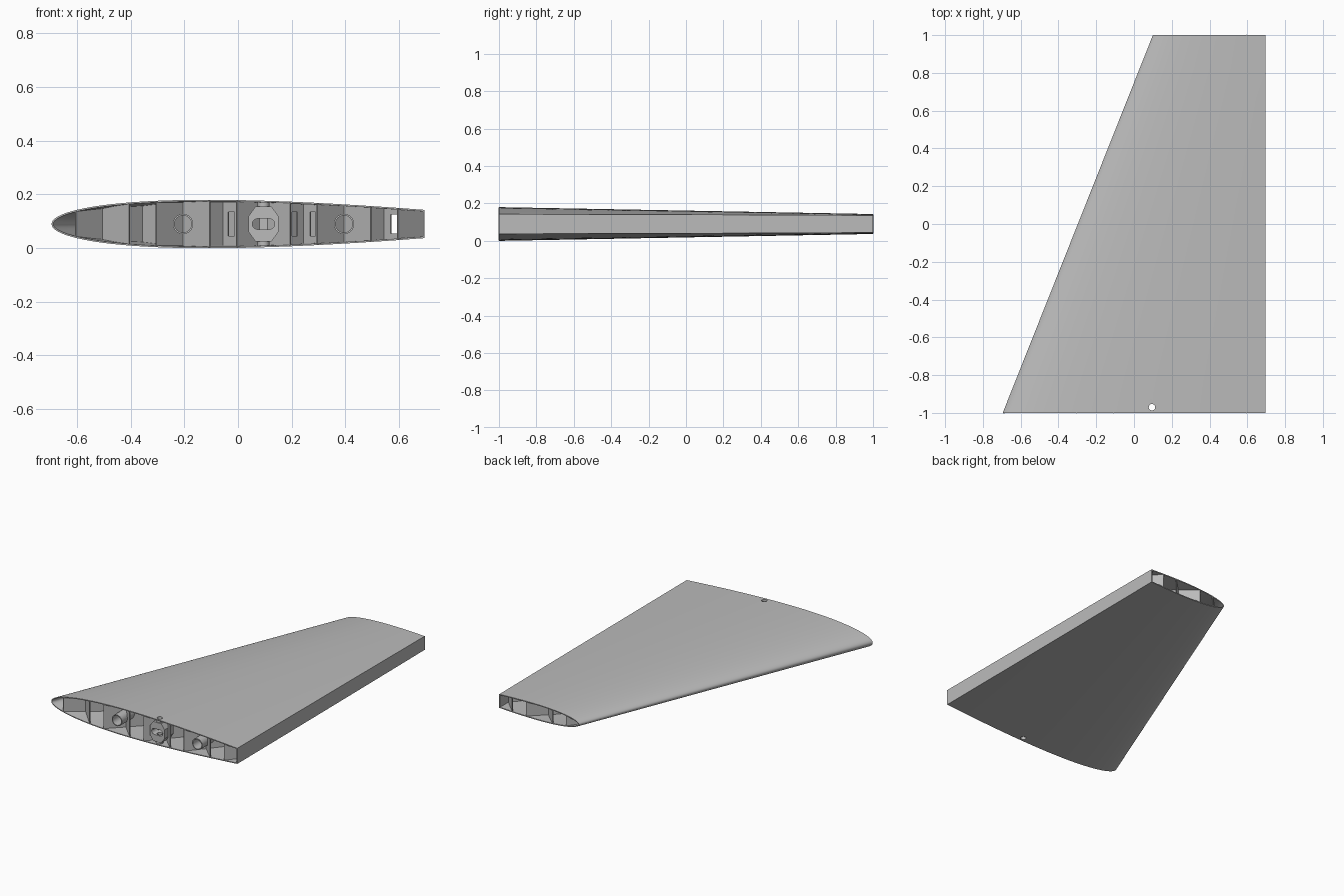
import bpy, bmesh, math
from mathutils import Matrix

cube = bpy.data.objects.get("Cube")
if cube:
    bpy.data.objects.remove(cube, do_unlink=True)

grey = bpy.data.materials.new("plain grey")
grey.use_nodes = True
colour = (0.5, 0.5, 0.5, 1)
grey.diffuse_color = colour
grey.node_tree.nodes["Principled BSDF"].inputs["Base Color"].default_value = colour

MID, REAR, SKIN = 0.09, 0.695, 0.006


def nose_x(y):
    return -0.695 + 0.3975 * (y + 1)


def half_height(x, y):
    """Half thickness of the symmetric aerofoil, cut off at the rear spar."""
    chord = 1.245 - nose_x(y)
    u = max(0, (x - nose_x(y)) / chord)
    shape = 0.2969 * math.sqrt(u) - 0.126 * u - 0.3516 * u**2 + 0.2843 * u**3 - 0.1015 * u**4
    return 0.465 * chord * shape


def make(name, bm):
    mesh = bpy.data.meshes.new(name)
    bm.to_mesh(mesh)
    bm.free()
    obj = bpy.data.objects.new(name, mesh)
    bpy.context.collection.objects.link(obj)
    mesh.materials.append(grey)
    return obj


def activate(obj):
    bpy.ops.object.select_all(action='DESELECT')
    obj.select_set(True)
    bpy.context.view_layer.objects.active = obj


def thicken(obj, offset):
    mod = obj.modifiers.new("thickness", 'SOLIDIFY')
    mod.thickness, mod.offset, mod.use_even_offset = SKIN, offset, True


def cut(obj, cutter):
    mod = obj.modifiers.new("cut", 'BOOLEAN')
    mod.operation, mod.solver, mod.object = 'DIFFERENCE', 'EXACT', cutter


def finish(obj):
    activate(obj)
    for mod in list(obj.modifiers):
        bpy.ops.object.modifier_apply(modifier=mod.name)
    bpy.ops.object.shade_smooth_by_angle(angle=math.radians(30))


def prism(name, points, y0, y1):
    """Extrude an x-z outline along y."""
    bm = bmesh.new()
    face = bm.faces.new([bm.verts.new((x, y0, z)) for x, z in points])
    side = bmesh.ops.extrude_face_region(bm, geom=[face])["geom"]
    bmesh.ops.translate(bm, vec=(0, y1 - y0, 0),
                        verts=[v for v in side if isinstance(v, bmesh.types.BMVert)])
    bmesh.ops.recalc_face_normals(bm, faces=bm.faces)
    return make(name, bm)


def cylinder(name, x, y, radius, height):
    bm = bmesh.new()
    bmesh.ops.create_cone(bm, cap_ends=True, segments=32, radius1=radius, radius2=radius,
                          depth=height, matrix=Matrix.Translation((x, y, MID)))
    return make(name, bm)


# Skin: aerofoil lofted from root to tip, open at both ends
bm = bmesh.new()
rows, steps = 12, 30
rings = []
for r in range(rows + 1):
    y = -1 + 2 * r / rows
    ring = []
    for i in range(-steps, steps + 1):
        x = nose_x(y) + (REAR - nose_x(y)) * (i / steps) ** 2
        h = half_height(x, y)
        ring.append(bm.verts.new((x, y, MID + math.copysign(h, i))))
    rings.append(ring)
for a, b in zip(rings, rings[1:]):
    for i in range(len(a)):
        j = (i + 1) % len(a)
        bm.faces.new((a[i], a[j], b[j], b[i]))
skin = make("wing_skin", bm)
thicken(skin, -1)

# Bolt hole through both skins near the root
bolt_cutter = cylinder("bolt_cutter", 0.095, -0.97, 0.017, 0.4)
bolt_cutter.hide_render = True
cut(skin, bolt_cutter)
finish(skin)

# Cable channels through the ribs: x start, x end, half height, far y
channels = [(-0.035, -0.01, 0.045, 0), (0.2, 0.22, 0.045, 0),
            (0.27, 0.29, 0.045, 0), (0.57, 0.595, 0.035, 1)]
edges = [e for c in channels for e in c[:2]]


def rib(name, apex, slope):
    """Diagonal upright sheet crossing the wing, following the skin."""
    def inside(x):
        y = -0.9 + slope * (x - apex)
        return -1 <= y <= 1 and nose_x(y) + 0.008 < x < REAR - 0.003

    # Exact ends of the rib at the root, tip, nose and rear
    ends = [apex + slope * d for d in (-0.1, 1.9)]
    nose_end = (nose_x(-0.9 - slope * apex) + 0.009) / (1 - 0.3975 * slope)
    samples = [-0.7 + 0.035 * i for i in range(41)] + edges + ends + [nose_end, REAR - 0.004]
    xs = sorted(x for x in samples if inside(x - 1e-6) or inside(x + 1e-6))
    if len(xs) < 2 or xs[-1] - xs[0] < 0.02:
        return
    bm = bmesh.new()
    for x0, x1 in zip(xs, xs[1:]):
        if x1 - x0 < 1e-5:
            continue
        xm = (x0 + x1) / 2
        ym = -0.9 + slope * (xm - apex)
        gap = next((c[2] for c in channels if c[0] < xm < c[1] and ym < c[3]), 0)

        def corner(x, z_of):
            y = -0.9 + slope * (x - apex)
            return bm.verts.new((x, y, MID + z_of(max(half_height(x, y) - 0.003, 0.001))))

        def top(h):
            return h

        def bottom(h):
            return -h

        def hole_top(h):
            return min(gap, h)

        def hole_bottom(h):
            return -min(gap, h)

        bands = [(bottom, hole_bottom), (hole_top, top)] if gap else [(bottom, top)]
        for low, high in bands:
            bm.faces.new((corner(x0, low), corner(x1, low), corner(x1, high), corner(x0, high)))
    bmesh.ops.remove_doubles(bm, verts=bm.verts, dist=1e-5)
    obj = make(name, bm)
    thicken(obj, 0)


# Crossing diagonal ribs
for k in range(-8, 10):
    for slope, label in ((1, "forward"), (-1, "backward")):
        rib(f"rib_{label}_{k + 8}", -0.205 + 0.3 * k, slope)

# Spar tubes
for label, x in (("front", -0.205), ("rear", 0.395)):
    bm = bmesh.new()
    bmesh.ops.create_cone(bm, cap_ends=False, segments=32, radius1=0.038, radius2=0.038, depth=0.7,
                          matrix=Matrix.Translation((x, -0.65, MID)) @ Matrix.Rotation(math.pi / 2, 4, 'X'))
    tube = make(f"{label}_spar_tube", bm)
    thicken(tube, -1)
    finish(tube)

# Root fitting: eight-sided block with a slot and the bolt hole
outline = [(0.04, 0.06), (0.065, 0.025), (0.125, 0.025), (0.15, 0.06),
           (0.15, 0.12), (0.125, 0.155), (0.065, 0.155), (0.04, 0.12)]
fitting = prism("root_fitting", outline, -0.998, -0.9)
slot = [(0.095 + 0.022 * s + 0.02 * math.cos(a), MID + 0.02 * math.sin(a))
        for s, first in ((1, -90), (-1, 90))
        for a in (math.radians(first + 30 * i) for i in range(7))]
slot_cutter = prism("slot_cutter", slot, -1.1, -0.92)
slot_cutter.hide_render = True
cut(fitting, slot_cutter)
cut(fitting, bolt_cutter)
finish(fitting)

# Bolt sleeve between the skins
sleeve = cylinder("bolt_sleeve", 0.095, -0.97, 0.022, 0.168)
cut(sleeve, bolt_cutter)
cut(sleeve, slot_cutter)
finish(sleeve)

for cutter in (bolt_cutter, slot_cutter):
    bpy.data.objects.remove(cutter, do_unlink=True)
